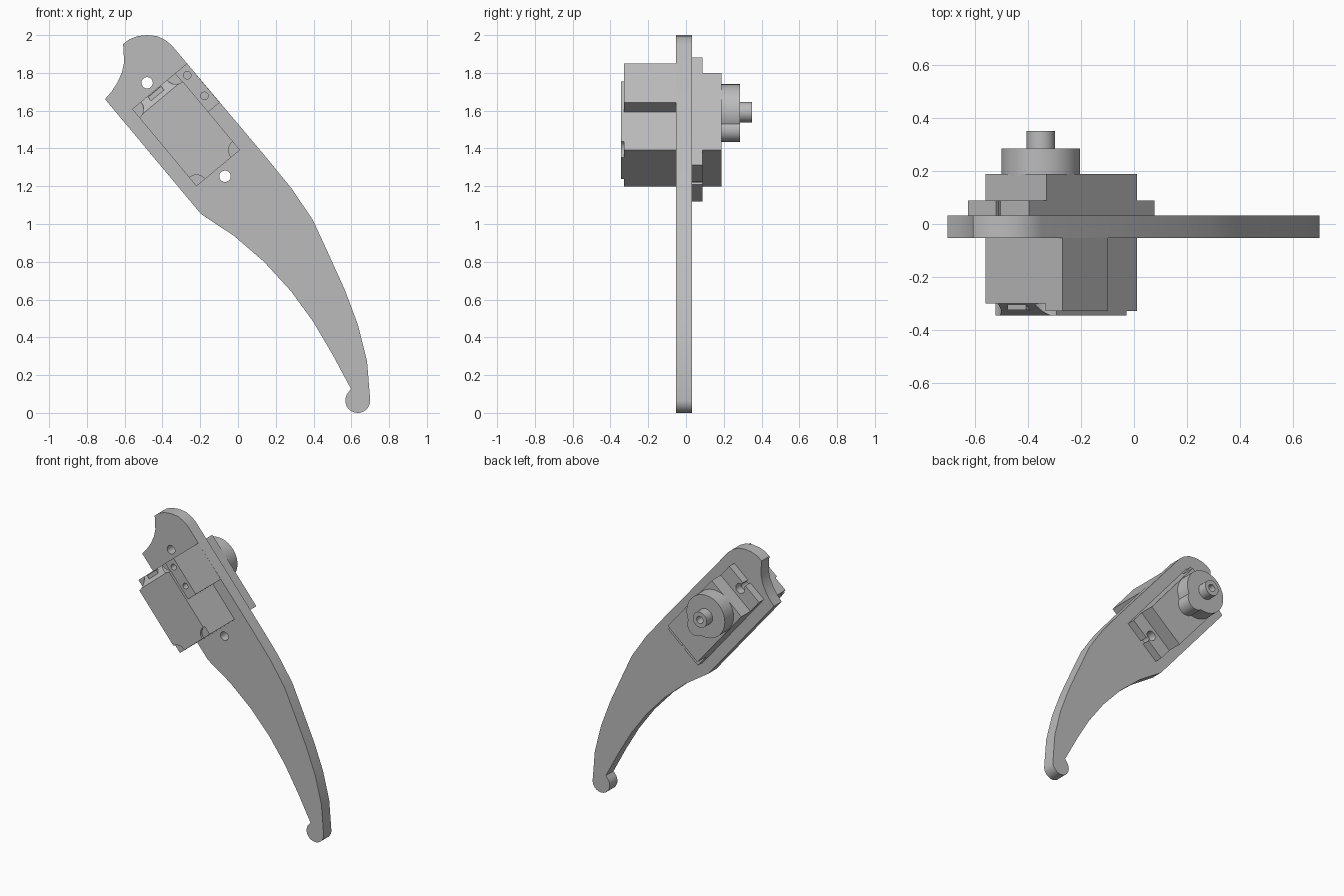
import bpy, bmesh, math
from mathutils import Matrix, Vector

if "Cube" in bpy.data.objects:
    bpy.data.objects.remove(bpy.data.objects["Cube"])

grey = bpy.data.materials.new("neutral grey")
grey.use_nodes = True
grey.diffuse_color = (0.5, 0.5, 0.5, 1)
grey.node_tree.nodes["Principled BSDF"].inputs["Base Color"].default_value = (0.5, 0.5, 0.5, 1)

# Servo frame: local x runs down the leg, local z across it, y stays depth
TILT = Matrix.Translation((-0.275, 0, 1.5)) @ Matrix.Rotation(math.radians(50.2), 4, 'Y')
BODY_X, BODY_Z = 0.266, 0.15


def prism(name, outline, lo, hi, matrix=TILT, across=False):
    """Extrude an outline along y, or along local z when across is set."""
    bm = bmesh.new()

    def place(a, b, h):
        return Vector((a, b, h)) if across else Vector((a, h, b))
    low = [bm.verts.new(place(a, b, lo)) for a, b in outline]
    high = [bm.verts.new(place(a, b, hi)) for a, b in outline]
    bm.faces.new(low)
    bm.faces.new(high)
    for i in range(len(low)):
        j = (i + 1) % len(low)
        bm.faces.new((low[i], low[j], high[j], high[i]))
    bmesh.ops.recalc_face_normals(bm, faces=bm.faces)
    mesh = bpy.data.meshes.new(name)
    bm.to_mesh(mesh)
    bm.free()
    mesh.materials.append(grey)
    obj = bpy.data.objects.new(name, mesh)
    obj.matrix_world = matrix
    bpy.context.collection.objects.link(obj)
    return obj


def rect(a0, a1, b0, b1):
    return [(a0, b0), (a1, b0), (a1, b1), (a0, b1)]


def arc(a, b, r, start=0, end=360, n=40):
    closed = end - start == 360
    angles = [math.radians(start + (end - start) * i / (n if closed else n - 1)) for i in range(n)]
    return [(a + r * math.cos(t), b + r * math.sin(t)) for t in angles]


def boolean(obj, tool, operation='DIFFERENCE'):
    mod = obj.modifiers.new("cut", 'BOOLEAN')
    mod.operation, mod.solver, mod.object = operation, 'EXACT', tool
    bpy.context.view_layer.objects.active = obj
    bpy.ops.object.modifier_apply(modifier=mod.name)
    bpy.data.objects.remove(tool)


# Curved leg plate with rounded toe
upper_edge = [(0.683, 0.275), (0.635, 0.466), (0.566, 0.65), (0.48, 0.84),
              (0.397, 1.02), (0.286, 1.185), (0.143, 1.36), (-0.35, 1.945)]
crown = [(-0.385, 1.974), (-0.43, 1.995), (-0.48, 2.0), (-0.53, 1.995), (-0.575, 1.978), (-0.608, 1.952)]
scoop = [(-0.603, 1.855), (-0.615, 1.8), (-0.64, 1.746), (-0.67, 1.7), (-0.704, 1.661)]
lower_edge = [(-0.196, 1.053), (-0.021, 0.937), (0.138, 0.8), (0.28, 0.645),
              (0.4, 0.48), (0.5, 0.31), (0.598, 0.127)]
toe = arc(0.634, 0.066, 0.066, 138, 360, 20)
leg = prism("leg_plate", upper_edge + crown + scoop + lower_edge + toe,
            -0.053, 0.033, Matrix.Identity(4))

# Mounting flange with keyhole slots, lined up with the plate holes
flange = prism("servo_flange", rect(-0.37, 0.37, -BODY_Z, BODY_Z), 0.033, 0.088)
for side in (-1, 1):
    hole = 0.322 * side
    boolean(leg, prism("hole_cutter", arc(hole, 0, 0.03), -0.2, 0.2))
    boolean(flange, prism("hole_cutter", arc(hole, 0, 0.034), 0, 0.2))
    ends = sorted((hole, 0.4 * side))
    boolean(flange, prism("slot_cutter", rect(*ends, -0.012, 0.012), 0, 0.2))

# Servo body: side profile with a sloped lid edge, extruded across
profile = [(-BODY_X, 0.188), (BODY_X, 0.188), (BODY_X, -0.345),
           (-BODY_X + 0.055, -0.345), (-BODY_X, -0.3)]
body = prism("servo_body", profile, -BODY_Z, BODY_Z, across=True)
for end, floor in ((-1, -0.3), (1, -0.328)):
    for side in (-1, 1):
        boolean(body, prism("corner_cutter", arc(end * BODY_X, side * BODY_Z, 0.06), -0.5, floor))
cable_exit = prism("cable_exit", rect(-BODY_X + 0.005, -BODY_X + 0.035, -0.045, 0.045), -0.325, -0.29)

# Side block with two screw holes
block = prism("side_block", rect(-BODY_X, 0.004, BODY_Z - 0.005, 0.228), -0.328, -0.05)
for a in (-0.217, -0.075):
    boolean(block, prism("screw_cutter", arc(a, 0.189, 0.02, n=24), -0.5, -0.18))

# Gear housing: large boss with a small lobe
GEAR = -0.12
housing = prism("gear_housing", arc(GEAR, 0, 0.148, n=64), 0.18, 0.285)
boolean(housing, prism("lobe", arc(0, 0, 0.065), 0.18, 0.285), 'UNION')

# Output shaft with a centre bore
shaft = prism("output_shaft", arc(GEAR, 0, 0.054), 0.28, 0.35)
boolean(shaft, prism("bore_cutter", arc(GEAR, 0, 0.025, n=24), 0.29, 0.4))

for obj in (leg, flange, body, cable_exit, block, housing, shaft):
    bpy.ops.object.select_all(action='DESELECT')
    obj.select_set(True)
    bpy.context.view_layer.objects.active = obj
    bpy.ops.object.shade_smooth_by_angle(angle=math.radians(25))
